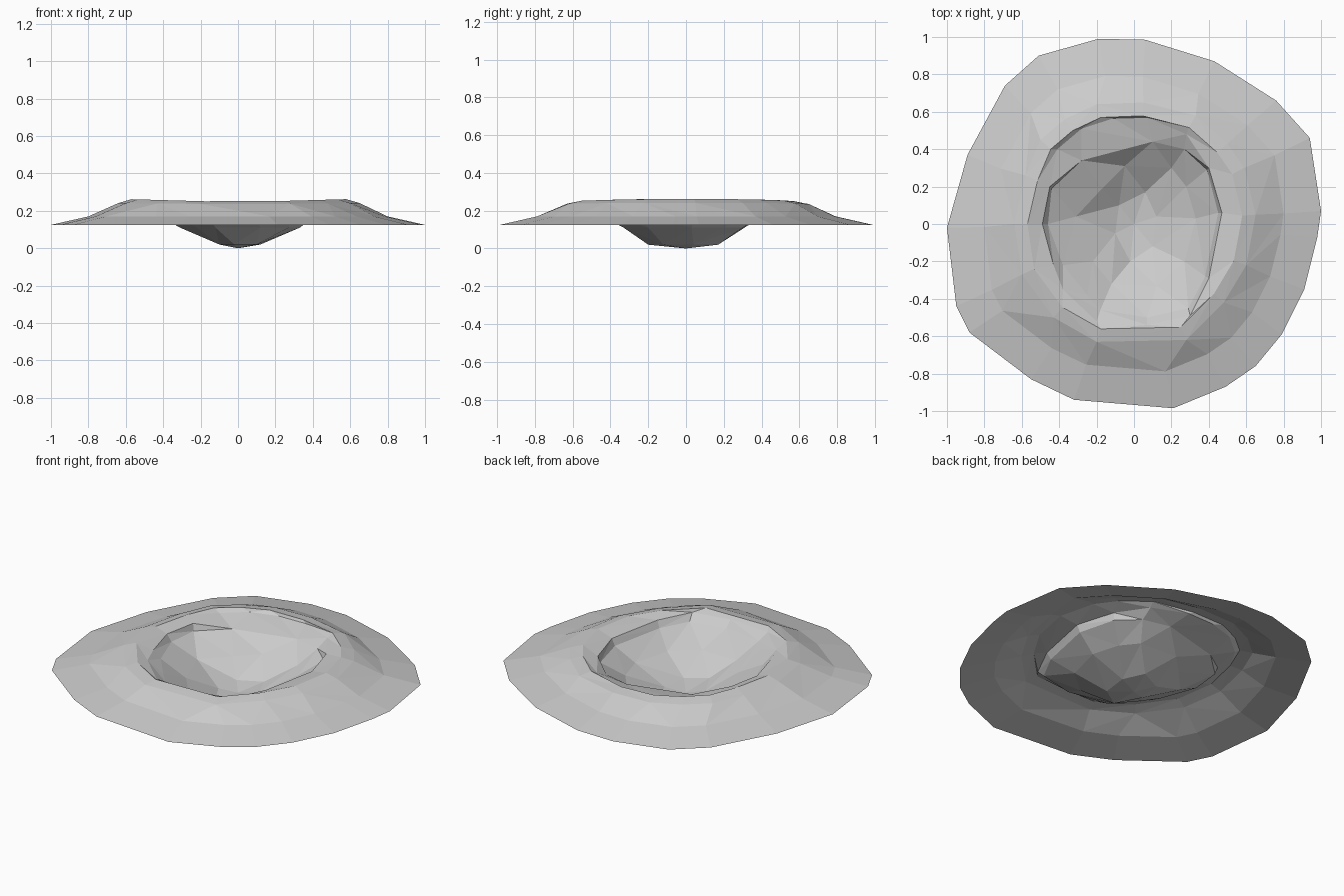
import bpy
import bmesh
from math import atan2, pi

default_cube = bpy.data.objects.get("Cube")
if default_cube:
    bpy.data.objects.remove(default_cube, do_unlink=True)

# Plain grey stone
stone = bpy.data.materials.new("grey stone")
stone.use_nodes = True
stone_colour = (0.6, 0.6, 0.6, 1)
stone.diffuse_color = stone_colour
stone.node_tree.nodes["Principled BSDF"].inputs["Base Color"].default_value = stone_colour

# Plan outlines, counter-clockwise
ground_outline = [
    (1, .07), (.94, .46), (.76, .66), (.43, .87), (.06, .985), (-.19, .99),
    (-.51, .9), (-.69, .74), (-.89, .37), (-1, -.02), (-.95, -.44),
    (-.88, -.58), (-.55, -.83), (-.32, -.94), (.21, -.985), (.49, -.87),
    (.65, -.76), (.79, -.59), (.91, -.35), (.98, -.07)]
shoulder_outline = [
    (.65, .05), (.59, .3), (.5, .43), (.33, .58), (.05, .65), (-.2, .64),
    (-.37, .56), (-.5, .45), (-.58, .26), (-.64, 0), (-.6, -.27),
    (-.43, -.5), (-.2, -.63), (.28, -.62), (.48, -.42), (.6, -.22)]
lip_outline = [
    (.47, .06), (.4, .3), (.28, .48), (.07, .57), (-.11, .565), (-.28, .51),
    (-.41, .4), (-.45, .2), (-.49, 0), (-.43, -.22), (-.38, -.35),
    (-.2, -.52), (.07, -.54), (.3, -.49), (.4, -.29)]
wall_outline = [
    (.45, .06), (.39, .29), (.27, .4), (.1, .44), (-.28, .34), (-.44, .19),
    (-.46, 0), (-.38, -.22), (-.25, -.38), (-.18, -.46), (.07, -.5),
    (.29, -.45), (.38, -.28)]
bowl_outline = [
    (.33, .03), (.28, .2), (.2, .3), (-.05, .31), (-.17, .19), (-.31, .04),
    (-.22, -.2), (-.12, -.32), (.12, -.33), (.27, -.2)]
floor_outline = [
    (.12, .04), (.06, .17), (-.08, .1), (-.1, -.05), (-.02, -.2), (.1, -.12)]

bm = bmesh.new()


def ring(outline, height, scale=1, side_rise=0):
    """Place an outline at a height, lifted a little towards the sides."""
    return [bm.verts.new((x * scale, y * scale, height + side_rise * abs(x)))
            for x, y in outline]


def angle(vert):
    return atan2(vert.co.y, vert.co.x) % (2 * pi)


def bridge(outer, inner):
    """Stitch two rings of any count with triangles, in order of angle."""
    outer, inner = sorted(outer, key=angle), sorted(inner, key=angle)
    i = j = 0

    def turn(loop, k):
        return angle(loop[k % len(loop)]) + 2 * pi * (k // len(loop))

    while i < len(outer) or j < len(inner):
        a, b = outer[i % len(outer)], inner[j % len(inner)]
        step_outer = j == len(inner) or (
            i < len(outer) and turn(outer, i + 1) <= turn(inner, j + 1))
        if step_outer:
            i += 1
            bm.faces.new((a, outer[i % len(outer)], b))
        else:
            j += 1
            bm.faces.new((a, inner[j % len(inner)], b))


# Outer slope, raised rim and bowl, from the edge inwards
rings = [
    ring(ground_outline, .125),
    ring(ground_outline, .17, scale=.8),
    ring(shoulder_outline, .235, side_rise=.01),
    ring(shoulder_outline, .246, scale=.89, side_rise=.025),
    ring(lip_outline, .232, side_rise=.01),
    ring(wall_outline, .195),
    ring(bowl_outline, .11),
    ring(floor_outline, .02),
]
for outer_ring, inner_ring in zip(rings, rings[1:]):
    bridge(outer_ring, inner_ring)

# Lowest point of the bowl
bottom = bm.verts.new((0, 0, 0))
floor = rings[-1]
for a, b in zip(floor, floor[1:] + floor[:1]):
    bm.faces.new((a, b, bottom))

mesh = bpy.data.meshes.new("crater")
bm.to_mesh(mesh)
bm.free()
mesh.materials.append(stone)
crater = bpy.data.objects.new("crater", mesh)
bpy.context.collection.objects.link(crater)
